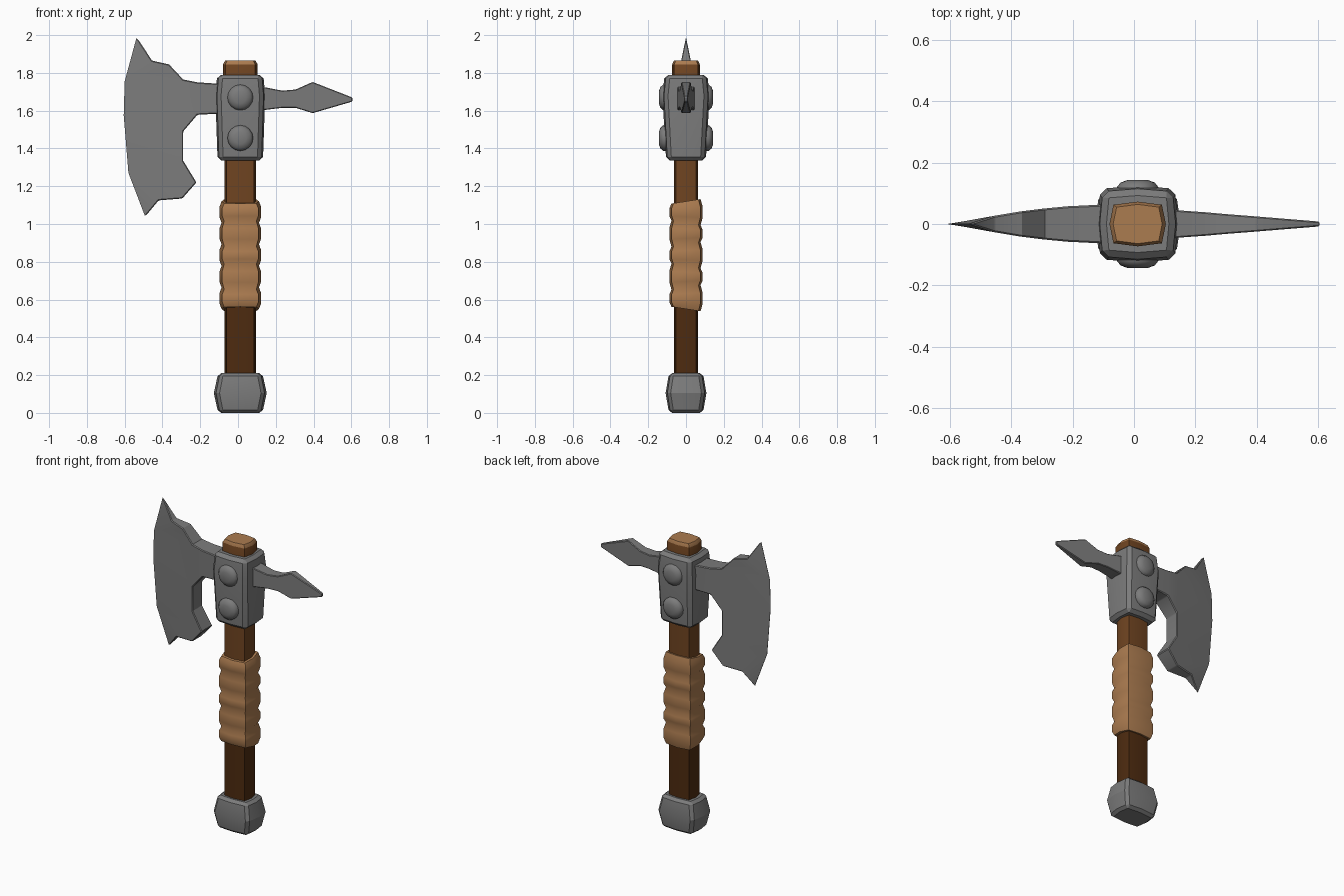
import bpy, bmesh, math

cube = bpy.data.objects.get("Cube")
if cube:
    bpy.data.objects.remove(cube, do_unlink=True)

AXIS = 0.012  # x of the handle centre line


def material(name, rgb):
    m = bpy.data.materials.new(name)
    m.use_nodes = True
    m.diffuse_color = (*rgb, 1)
    bsdf = m.node_tree.nodes["Principled BSDF"]
    bsdf.inputs["Base Color"].default_value = (*rgb, 1)
    bsdf.inputs["Roughness"].default_value = 0.7
    return m


steel = material("grey steel", (0.2, 0.2, 0.2))
leather = material("tan leather", (0.41, 0.2, 0.08))
wood = material("brown wood", (0.16, 0.058, 0.015))
dark_wood = material("dark wood", (0.075, 0.024, 0.005))


def finish(bm, name, mats, bevel=0, smooth=30):
    """Turn a bmesh into an object with optional chamfers."""
    bmesh.ops.recalc_face_normals(bm, faces=bm.faces)
    if bevel:
        edges = [e for e in bm.edges if e.is_manifold
                 and e.calc_face_angle() > math.radians(40)]
        bmesh.ops.bevel(bm, geom=edges, offset=bevel, segments=1,
                        affect='EDGES', clamp_overlap=True)
    for f in bm.faces:
        f.smooth = True
    mesh = bpy.data.meshes.new(name)
    bm.to_mesh(mesh)
    bm.free()
    for m in mats:
        mesh.materials.append(m)
    mesh.set_sharp_from_angle(angle=math.radians(smooth))
    obj = bpy.data.objects.new(name, mesh)
    bpy.context.collection.objects.link(obj)
    return obj


def loft(name, rings, mats, corner=0.86, bevel=0, smooth=30):
    """Stack bowed-rectangle rings given as (z, half x, half y, tilt)."""
    bm = bmesh.new()
    c = corner
    shape = [(1, 0), (c, c), (0, 1), (-c, c), (-1, 0), (-c, -c), (0, -1), (c, -c)]
    loops = [[bm.verts.new((AXIS + hx * u, hy * v, z + tilt * v))
              for u, v in shape] for z, hx, hy, tilt in rings]
    n = len(shape)
    for a, b in zip(loops, loops[1:]):
        for i in range(n):
            j = (i + 1) % n
            bm.faces.new((a[i], a[j], b[j], b[i]))
    bm.faces.new(loops[0])
    bm.faces.new(loops[-1])
    return finish(bm, name, mats, bevel, smooth)


def slab(name, points, faces, bevel):
    """Mirror flat panels (x, z, half thickness) across y and close the rim."""
    bm = bmesh.new()
    front = [bm.verts.new((x, -t, z)) for x, z, t in points]
    back = [bm.verts.new((x, t, z)) if t else front[i]
            for i, (x, z, t) in enumerate(points)]
    panels = [bm.faces.new([front[i] for i in f]) for f in faces]
    rim = [e for e in bm.edges if len(e.link_faces) == 1]
    pairs = [[front.index(v) for v in e.verts] for e in rim]
    for f in faces:
        bm.faces.new([back[i] for i in reversed(f)])
    for a, b in pairs:
        loop = list(dict.fromkeys((front[a], front[b], back[b], back[a])))
        if len(loop) > 2:
            bm.faces.new(loop)
    bmesh.ops.triangulate(bm, faces=[f for f in bm.faces if len(f.verts) > 4])
    return finish(bm, name, [steel], bevel, 25)


# Handle: dark lower grip and lighter upper shaft
loft("lower_handle", [(0.15, .084, .063, 0), (0.6, .084, .063, 0)], [dark_wood], smooth=50)
loft("upper_handle", [(1.05, .084, .063, 0), (1.4, .084, .063, 0)], [wood], smooth=50)

# Handle end above the head, with pale end grain
cap = loft("handle_top", [(1.74, .092, .073, 0), (1.845, .092, .073, 0),
                          (1.865, .08, .064, 0)], [wood, leather], smooth=40)
for face in cap.data.polygons:
    if face.normal.z > 0.4:
        face.material_index = 1

# Leather wrap: five bulging turns with alternately slanted seams
turns, bottom, pitch = 5, 0.55, 0.114
rings = []
for i in range(turns + 1):
    slant = 0.012 * (-1 if i % 2 == 0 else 1)
    z = bottom + i * pitch
    rings.append((z, .099, .077, slant))
    if i < turns:
        rings.append((z + pitch * .28, .111, .088, slant * .4))
        rings.append((z + pitch * .72, .111, .088, -slant * .4))
loft("leather_wrap", rings, [leather], smooth=50)

# Steel pommel and axe head
loft("pommel", [(0, .117, .09, 0), (0.105, .14, .108, 0), (0.21, .117, .09, 0)],
     [steel], corner=0.9, bevel=0.016, smooth=20)
loft("axe_head", [(1.335, .12, .105, 0), (1.68, .132, .125, 0), (1.79, .122, .113, 0)],
     [steel], corner=0.92, bevel=0.02, smooth=20)


# Rivets: shallow domes on both faces of the head
def rivet(name, z, side):
    bm = bmesh.new()
    profile = [(.068, .10), (.068, .12), (.056, .135), (.032, .144)]
    count = 16
    loops = [[bm.verts.new((AXIS + r * math.cos(a), side * y, z + r * math.sin(a)))
              for a in (math.tau * k / count for k in range(count))] for r, y in profile]
    for a, b in zip(loops, loops[1:]):
        for i in range(count):
            j = (i + 1) % count
            bm.faces.new((a[i], a[j], b[j], b[i]))
    bm.faces.new(loops[0])
    bm.faces.new(loops[-1])
    finish(bm, name, [steel], smooth=50)


for side, label in ((-1, "front"), (1, "back")):
    rivet(label + "_upper_rivet", 1.67, side)
    rivet(label + "_lower_rivet", 1.455, side)

# Blade: sharp cutting edge, then the back outline, then the neck
blade = [(-.54, 1.995, 0), (-.605, 1.755, 0), (-.61, 1.575, 0), (-.585, 1.27, 0),
         (-.495, 1.035, 0),
         (-.455, 1.865, .027), (-.365, 1.845, .042), (-.29, 1.765, .051),
         (-.29, 1.49, .051), (-.29, 1.335, .051), (-.22, 1.22, .056),
         (-.295, 1.135, .048), (-.42, 1.125, .03),
         (-.215, 1.75, .058), (-.215, 1.578, .058), (-.09, 1.742, .064), (-.09, 1.585, .064)]
blade_faces = [(0, 1, 5), (1, 6, 5), (1, 7, 6), (1, 2, 8, 7), (2, 3, 9, 8),
               (3, 11, 10, 9), (3, 12, 11), (3, 4, 12), (7, 8, 14, 13), (13, 14, 16, 15)]
slab("blade", blade, blade_faces, 0.005)

# Back spike: (x, top, bottom, half thickness) along its length
spike = [(.11, 1.73, 1.6, .047), (.235, 1.706, 1.615, .038), (.305, 1.712, 1.615, .032),
         (.395, 1.752, 1.587, .025), (.605, 1.67, 1.648, .008)]
spike_points = [(x, z, t) for x, top, low, t in spike for z in (top, low)]
slab("back_spike", spike_points,
     [(k, k + 1, k + 3, k + 2) for k in range(0, 2 * len(spike) - 2, 2)], 0.004)
